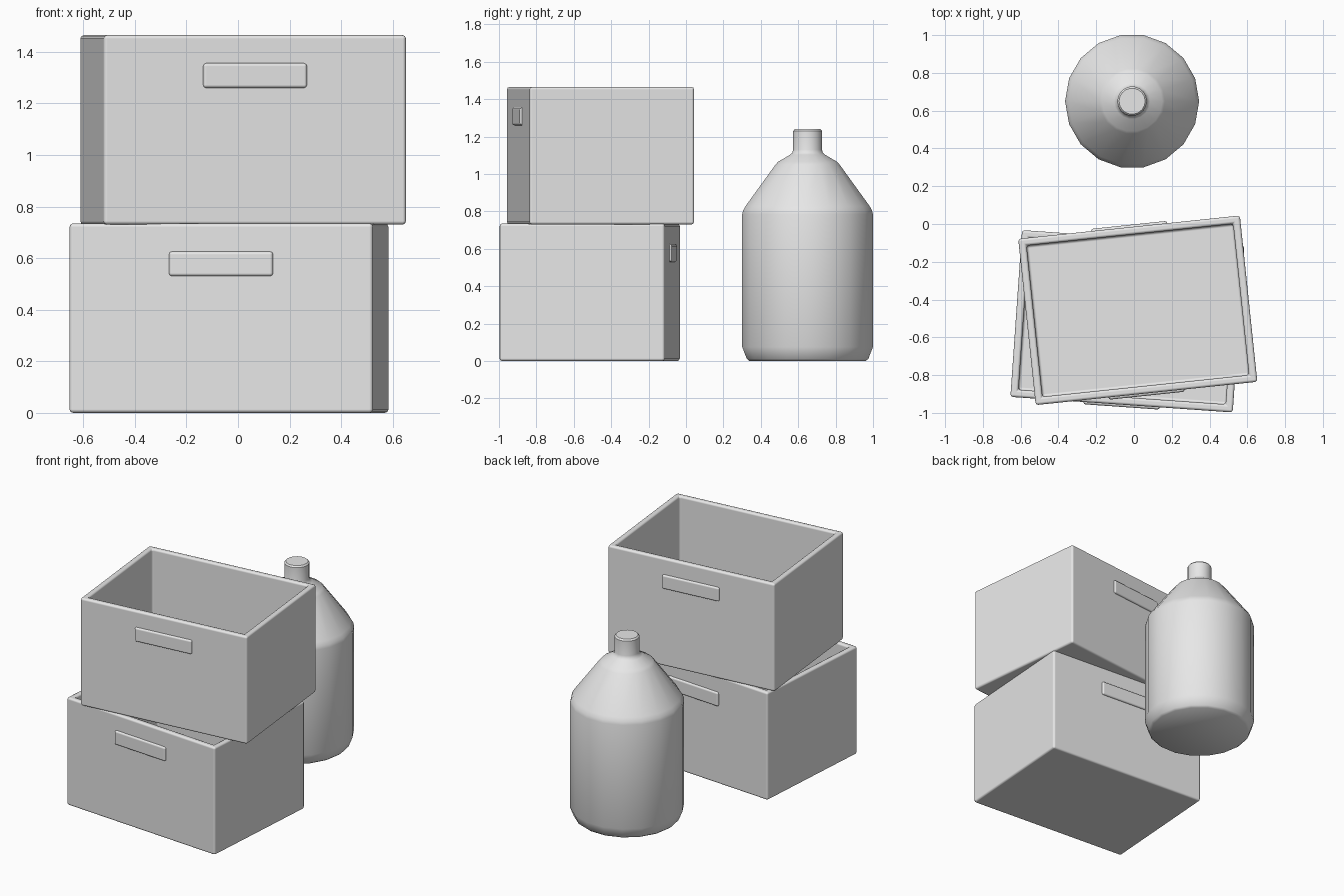
import bpy
import bmesh
from math import radians, sin, cos, pi
from mathutils import Matrix

cube = bpy.data.objects.get("Cube")
if cube:
    bpy.data.objects.remove(cube, do_unlink=True)

# Single plain grey
grey = bpy.data.materials.new("light_grey")
GREY = (0.8, 0.8, 0.8, 1)
grey.diffuse_color = GREY
grey.use_nodes = True
grey.node_tree.nodes["Principled BSDF"].inputs["Base Color"].default_value = GREY


def finish(name, bm, matrix, bevel=0.0):
    """Turn a bmesh into a bevelled, smooth-shaded object."""
    bmesh.ops.recalc_face_normals(bm, faces=bm.faces)
    mesh = bpy.data.meshes.new(name)
    bm.to_mesh(mesh)
    bm.free()
    mesh.materials.append(grey)
    obj = bpy.data.objects.new(name, mesh)
    obj.matrix_world = matrix
    bpy.context.collection.objects.link(obj)
    if bevel:
        mod = obj.modifiers.new("soft_edges", "BEVEL")
        mod.width = bevel
        mod.segments = 2
        mod.limit_method = "ANGLE"
        mod.harden_normals = True
    bpy.ops.object.select_all(action="DESELECT")
    obj.select_set(True)
    bpy.context.view_layer.objects.active = obj
    bpy.ops.object.shade_smooth_by_angle(angle=radians(40))
    return obj


def box(size, centre):
    bm = bmesh.new()
    bmesh.ops.create_cube(bm, size=1)
    bmesh.ops.scale(bm, vec=size, verts=bm.verts)
    bmesh.ops.translate(bm, vec=centre, verts=bm.verts)
    return bm


WIDTH, DEPTH, HEIGHT = 1.18, 0.885, 0.735
WALL, FLOOR = 0.057, 0.057


def crate(prefix, location, degrees):
    place = Matrix.Translation(location) @ Matrix.Rotation(radians(degrees), 4, "Z")
    # Open shell: inset the top face, then sink it to the floor
    bm = box((WIDTH, DEPTH, HEIGHT), (0, 0, HEIGHT / 2))
    top = max(bm.faces, key=lambda f: f.calc_center_median().z)
    bmesh.ops.inset_region(bm, faces=[top], thickness=WALL)
    well = bmesh.ops.extrude_face_region(bm, geom=[top])["geom"]
    bmesh.ops.translate(bm, vec=(0, 0, FLOOR - HEIGHT),
                        verts=[v for v in well if isinstance(v, bmesh.types.BMVert)])
    if top.is_valid:
        bmesh.ops.delete(bm, geom=[top], context="FACES_ONLY")
    finish(prefix + "_crate", bm, place, 0.014)
    # Raised grips on the front and back
    for side, sign in (("front", -1), ("back", 1)):
        grip = box((0.405, 0.05, 0.096), (0, sign * (DEPTH / 2 - 0.013), 0.578))
        finish(f"{prefix}_{side}_handle", grip, place, 0.012)


crate("lower", (-0.035, -0.515, 0), -4)
crate("upper", (0.02, -0.457, 0.73), 6)

# Bottle: an 18-sided turned profile of (radius, height)
SIDES = 18
profile = [(0.315, 0), (0.33, 0.012), (0.355, 0.075), (0.355, 0.785), (0.35, 0.805),
           (0.337, 0.828), (0.174, 1.05), (0.16, 1.065), (0.095, 1.103), (0.083, 1.113),
           (0.078, 1.13), (0.078, 1.23), (0.069, 1.24)]
bm = bmesh.new()
rings = [[bm.verts.new((r * cos(2 * pi * i / SIDES), r * sin(2 * pi * i / SIDES), z))
          for i in range(SIDES)] for r, z in profile]
for low, high in zip(rings, rings[1:]):
    for i in range(SIDES):
        j = (i + 1) % SIDES
        bm.faces.new((low[i], low[j], high[j], high[i]))
bm.faces.new(rings[0])
bm.faces.new(rings[-1])
finish("bottle", bm, Matrix.Translation((-0.01, 0.65, 0)))
